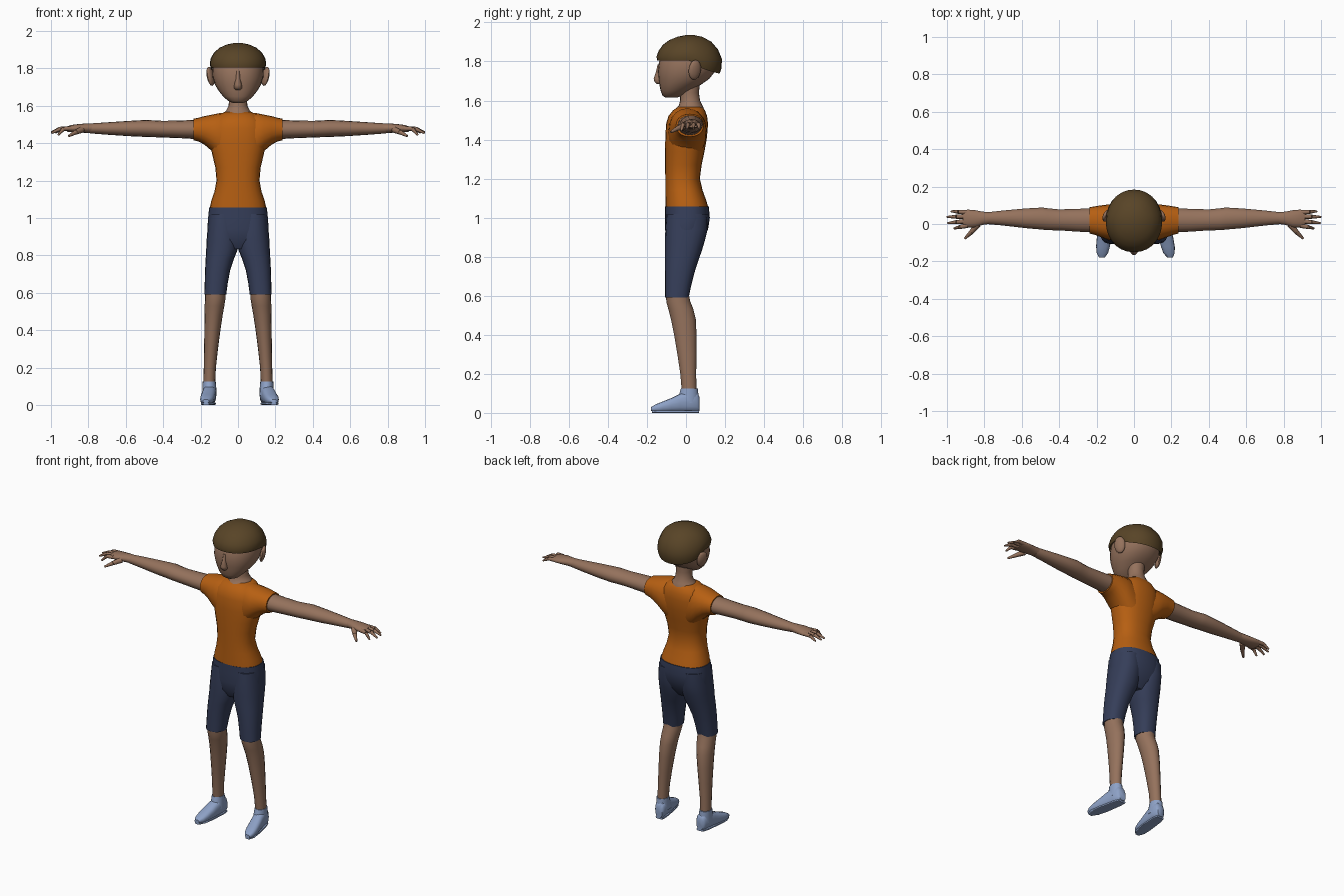
import bpy, bmesh, math
from mathutils import Vector, Matrix


def material(name, rgb):
    m = bpy.data.materials.new(name)
    m.diffuse_color = (*rgb, 1)
    return m


SKIN = material("skin", (0.30, 0.168, 0.108))
ORANGE = material("orange_cloth", (0.47, 0.115, 0.006))
NAVY = material("navy_cloth", (0.036, 0.048, 0.100))
SHOE = material("pale_blue", (0.27, 0.36, 0.57))
HAIR = material("brown_hair", (0.098, 0.058, 0.020))


def finish(name, bm, mat):
    bmesh.ops.recalc_face_normals(bm, faces=bm.faces)
    me = bpy.data.meshes.new(name)
    bm.to_mesh(me)
    bm.free()
    me.materials.append(mat)
    ob = bpy.data.objects.new(name, me)
    bpy.context.collection.objects.link(ob)
    return ob


def loft(name, rings, axis, mat, side=1, n=20, power=2.0, warp=None):
    """Skin rounded rings (t, a0, a1, b0, b1) along an axis; side=-1 mirrors in x."""
    bm = bmesh.new()
    loops = []
    for t, a0, a1, b0, b1 in rings:
        loop = []
        for i in range(n):
            ang = 2 * math.pi * i / n
            c, s = math.cos(ang), math.sin(ang)
            a = (a0 + a1) / 2 + (a1 - a0) / 2 * math.copysign(abs(c) ** (2 / power), c)
            b = (b0 + b1) / 2 + (b1 - b0) / 2 * math.copysign(abs(s) ** (2 / power), s)
            p = {"x": (t, a, b), "y": (a, t, b), "z": (a, b, t)}[axis]
            if warp:
                p = warp(*p)
            loop.append(bm.verts.new((p[0] * side, p[1], p[2])))
        loops.append(loop)
    for lo, hi in zip(loops, loops[1:]):
        for i in range(n):
            j = (i + 1) % n
            bm.faces.new((lo[i], lo[j], hi[j], hi[i]))
    bm.faces.new(loops[0])
    bm.faces.new(loops[-1])
    return finish(name, bm, mat)


def finger(name, points, radii, side):
    """Tapered jointed finger through a few points."""
    bm = bmesh.new()
    pts = [Vector((p[0] * side, p[1], p[2])) for p in points]
    for k in range(len(pts) - 1):
        d = pts[k + 1] - pts[k]
        mtx = Matrix.Translation((pts[k] + pts[k + 1]) / 2) @ d.to_track_quat('Z', 'Y').to_matrix().to_4x4()
        bmesh.ops.create_cone(bm, cap_ends=True, segments=8, radius1=radii[k],
                              radius2=radii[k + 1], depth=d.length, matrix=mtx)
    return finish(name, bm, SKIN)


# Shirt body
loft("shirt_body", [
    (1.05, -.152, .152, -.106, .115), (1.09, -.143, .143, -.106, .103),
    (1.14, -.126, .126, -.106, .085), (1.20, -.115, .115, -.106, .071),
    (1.27, -.121, .121, -.107, .080), (1.34, -.138, .138, -.107, .095),
    (1.41, -.152, .152, -.106, .107), (1.48, -.150, .150, -.102, .113),
    (1.52, -.136, .136, -.090, .108), (1.55, -.105, .105, -.066, .097),
    (1.567, -.070, .070, -.040, .082)], "z", ORANGE, n=24, power=2.3)

# Neck with the bare skin of the neckline
loft("neck", [
    (1.53, -.094, .094, -.078, .098), (1.558, -.080, .080, -.053, .092),
    (1.575, -.063, .063, -.036, .084), (1.60, -.050, .050, -.030, .072),
    (1.64, -.048, .048, -.030, .066), (1.72, -.055, .055, -.030, .075)], "z", SKIN)

# Head
loft("head", [
    (1.615, -.028, .028, -.105, -.045), (1.625, -.052, .052, -.120, -.020),
    (1.65, -.080, .080, -.130, .020), (1.68, -.104, .104, -.136, .075),
    (1.71, -.122, .122, -.141, .118), (1.75, -.135, .135, -.145, .150),
    (1.80, -.138, .138, -.138, .165), (1.85, -.125, .125, -.115, .150),
    (1.89, -.08, .08, -.07, .10)], "z", SKIN, n=24, power=2.15)

# Nose
loft("nose", [
    (1.685, -.012, .012, -.150, -.120), (1.695, -.022, .022, -.162, -.120),
    (1.712, -.020, .020, -.167, -.120), (1.745, -.012, .012, -.155, -.120),
    (1.785, -.010, .010, -.146, -.120)], "z", SKIN, n=10)


# Hair cap, its rim dropping toward the back of the skull
def hair_rim(x, y, z):
    f = min(max((y - 0.03) / 0.06, 0), 1)
    drop = 0.045 * f + 0.025 * min(max((y - 0.09) / 0.09, 0), 1)
    return x, y, z - drop * max(0, (1.93 - z) / 0.125)


loft("hair", [
    (1.822, -.125, .125, -.125, .150), (1.805, -.146, .146, -.148, .172),
    (1.825, -.151, .151, -.151, .182), (1.855, -.145, .145, -.140, .184),
    (1.885, -.127, .127, -.119, .164), (1.91, -.098, .098, -.085, .130),
    (1.927, -.060, .060, -.042, .084), (1.935, -.022, .022, -.002, .042)],
    "z", HAIR, n=28, power=2.1, warp=hair_rim)

# Waist and hips of the shorts
loft("shorts_hips", [
    (1.056, -.154, .154, -.107, .117), (1.00, -.160, .160, -.107, .122),
    (.94, -.164, .164, -.107, .113), (.88, -.155, .155, -.100, .085),
    (.835, -.10, .10, -.075, .05)], "z", NAVY, n=24, power=2.4)

for side, tag in ((-1, "left"), (1, "right")):
    # Ear, leaning out toward the back
    bm = bmesh.new()
    mtx = (Matrix.Translation((.147 * side, .045, 1.757)) @ Matrix.Rotation(.45 * side, 4, 'Z')
           @ Matrix.Rotation(.2 * side, 4, 'Y') @ Matrix.Diagonal((.016, .035, .052, 1)))
    bmesh.ops.create_uvsphere(bm, u_segments=12, v_segments=8, radius=1, matrix=mtx)
    finish(tag + "_ear", bm, SKIN)

    # Sleeve blending into the shoulder
    loft(tag + "_sleeve", [
        (.05, -.080, .095, 1.27, 1.562), (.10, -.090, .104, 1.315, 1.560),
        (.14, -.084, .104, 1.358, 1.552), (.18, -.069, .099, 1.392, 1.544),
        (.21, -.058, .094, 1.408, 1.536), (.238, -.051, .090, 1.415, 1.530)],
        "x", ORANGE, side, power=2.2)

    # Arm with a slight elbow
    loft(tag + "_arm", [
        (.20, -.045, .085, 1.420, 1.526), (.30, -.041, .081, 1.426, 1.521),
        (.40, -.034, .078, 1.430, 1.519), (.46, -.033, .084, 1.432, 1.522),
        (.49, -.030, .088, 1.433, 1.524), (.58, -.022, .083, 1.437, 1.519),
        (.70, -.008, .072, 1.445, 1.511), (.79, .000, .062, 1.452, 1.505)],
        "x", SKIN, side, n=16)

    # Palm
    loft(tag + "_palm", [
        (.77, .001, .063, 1.453, 1.506), (.81, -.005, .066, 1.455, 1.505),
        (.85, -.018, .074, 1.456, 1.502), (.89, -.018, .077, 1.458, 1.497),
        (.915, -.012, .072, 1.461, 1.489)], "x", SKIN, side, n=16)

    # Four fingers and a thumb
    for k, (y0, y1, tip, z) in enumerate(((-.008, -.024, .962, 1.443), (.016, .004, .997, 1.453),
                                          (.040, .038, 1.0, 1.458), (.062, .068, .978, 1.455))):
        mid = .9 + (tip - .9) * .5
        finger(f"{tag}_finger_{k + 1}", [(.89, y0, 1.478), (mid, (y0 + y1) / 2, 1.477),
                                         (tip, y1, z)], (.013, .011, .005), side)
    finger(tag + "_thumb", [(.835, -.002, 1.472), (.868, -.042, 1.458), (.905, -.078, 1.438)],
           (.018, .013, .006), side)

    # Leg of the shorts
    loft(tag + "_shorts_leg", [
        (1.02, .0, .156, -.100, .112), (.94, -.004, .163, -.106, .111),
        (.88, -.004, .168, -.107, .096), (.83, .002, .170, -.107, .081),
        (.78, .022, .173, -.107, .063), (.72, .042, .176, -.107, .044),
        (.65, .055, .178, -.107, .026), (.59, .063, .180, -.107, .014)],
        "z", NAVY, side, power=2.3)

    # Bare lower leg
    loft(tag + "_lower_leg", [
        (.62, .066, .176, -.102, .012), (.57, .067, .177, -.101, .022),
        (.53, .073, .178, -.090, .038), (.48, .082, .179, -.077, .050),
        (.40, .094, .180, -.061, .054), (.30, .107, .181, -.044, .054),
        (.20, .118, .183, -.029, .052), (.10, .123, .185, -.021, .054)],
        "z", SKIN, side, n=16)

    # Shoe, toe swung outward
    swing = .17 if side > 0 else .08

    def toe_out(x, y, z, k=swing):
        return x + (.05 - y) * k, y, z

    loft(tag + "_shoe", [
        (.070, .126, .172, .010, .080), (.058, .117, .182, .004, .105),
        (.020, .113, .184, .004, .115), (-.030, .111, .186, .004, .098),
        (-.075, .112, .189, .004, .076), (-.120, .115, .189, .004, .058),
        (-.155, .122, .183, .005, .044), (-.178, .137, .169, .010, .030)],
        "y", SHOE, side, n=16, power=2.6, warp=toe_out)

    # Shoe cuff and flat sole
    loft(tag + "_shoe_cuff", [
        (.05, .114, .190, -.050, .068), (.09, .116, .190, -.036, .064),
        (.126, .119, .189, -.026, .060)], "z", SHOE, side, n=16)
    loft(tag + "_sole", [
        (.066, .124, .174, 0, .014), (.03, .116, .182, 0, .014),
        (-.08, .114, .187, 0, .014), (-.14, .120, .184, 0, .014),
        (-.174, .138, .168, 0, .014)], "y", SHOE, side, n=16, power=4, warp=toe_out)

# Smooth shading with crisp hems
bpy.ops.object.select_all(action='SELECT')
bpy.context.view_layer.objects.active = bpy.context.selected_objects[0]
bpy.ops.object.shade_smooth_by_angle(angle=math.radians(50))
